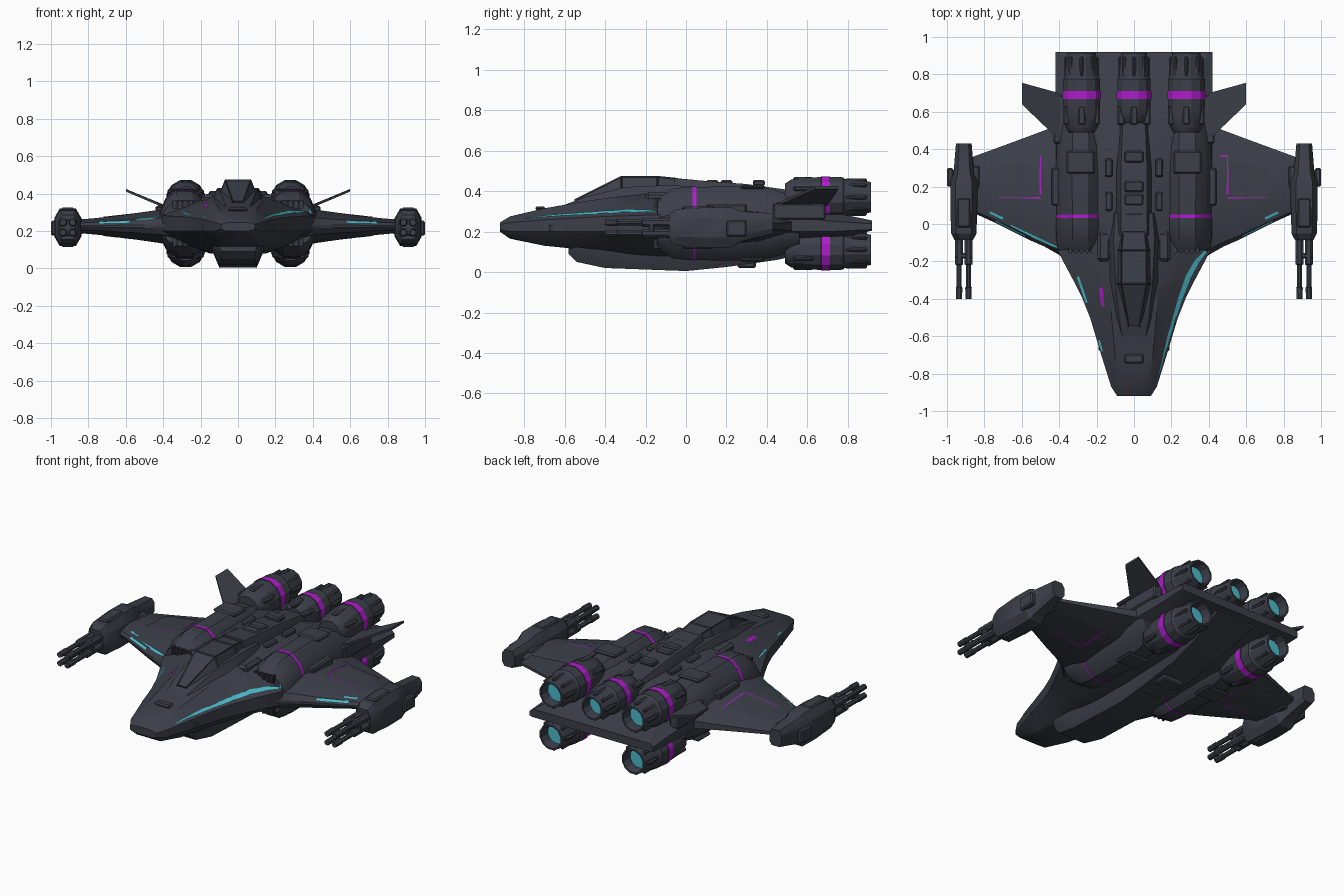
import bpy, bmesh, math
from mathutils import Vector
from mathutils.bvhtree import BVHTree

if "Cube" in bpy.data.objects:
    bpy.data.objects.remove(bpy.data.objects["Cube"])


def material(name, rgb):
    m = bpy.data.materials.new(name)
    m.use_nodes = True
    m.diffuse_color = (*rgb, 1)
    m.node_tree.nodes["Principled BSDF"].inputs["Base Color"].default_value = (*rgb, 1)
    return m


HULL = material("dark slate", (.045, .05, .066))
MAGENTA = material("magenta", (.43, .012, .6))
CYAN = material("cyan", (.07, .5, .6))
VENT = material("vent black", (.02, .022, .028))
MID = .24  # height of the plane between upper and lower nacelles


def finish(name, bm, mats, mirror=False, recalc=True):
    if recalc:
        bmesh.ops.recalc_face_normals(bm, faces=bm.faces)
    mesh = bpy.data.meshes.new(name)
    bm.to_mesh(mesh)
    bm.free()
    for m in mats:
        mesh.materials.append(m)
    ob = bpy.data.objects.new(name, mesh)
    bpy.context.collection.objects.link(ob)
    if mirror:
        ob.modifiers.new("Mirror", 'MIRROR').use_mirror_merge = False
    bpy.ops.object.select_all(action='DESELECT')
    ob.select_set(True)
    bpy.context.view_layer.objects.active = ob
    bpy.ops.object.shade_smooth_by_angle(angle=math.radians(28))
    return ob


def loft(name, rings, mats=(HULL,), mirror=False, tint=None, panes=0):
    """Skin closed rings; tint(i) gives the material index of strip i."""
    bm = bmesh.new()
    loops = [[bm.verts.new(p) for p in r] for r in rings]
    n = len(loops[0])
    for i, (a, b) in enumerate(zip(loops, loops[1:])):
        for k in range(n):
            f = bm.faces.new((a[k], a[(k + 1) % n], b[(k + 1) % n], b[k]))
            f.material_index = tint(i) if tint else 0
    for i, end in ((0, loops[0]), (len(loops) - 1, loops[-1])):
        bm.faces.new(end).material_index = tint(i) if tint else 0
    if panes:
        bmesh.ops.recalc_face_normals(bm, faces=bm.faces)
        bmesh.ops.inset_individual(bm, faces=bm.faces[:], thickness=panes, depth=-panes * .6)
    return finish(name, bm, mats, mirror)


def symmetric(y, half):
    return [(x, y, z) for x, z in half] + [(-x, y, z) for x, z in reversed(half)]


def lathe(name, x, z, profile, mats=(HULL,), sides=12, mirror=False, tint=None):
    """Turn (y, radius) pairs about an axis along y."""
    turn = [2 * math.pi * (k + .5) / sides for k in range(sides)]
    rings = [[(x + r * math.cos(a), y, z + r * math.sin(a)) for a in turn] for y, r in profile]
    return loft(name, rings, mats, mirror, tint)


def box(name, centre, size, mirror=True, mat=HULL, bevel=.008):
    bm = bmesh.new()
    bmesh.ops.create_cube(bm, size=1)
    for v in bm.verts:
        v.co = Vector(centre) + Vector(c * s for c, s in zip(v.co, size))
    if bevel:
        bmesh.ops.bevel(bm, geom=bm.edges[:], offset=bevel, segments=1, affect='EDGES')
    return finish(name, bm, (mat,), mirror)


# Blended fuselage: y, half width, top half width, top z, bottom half width, bottom z
def hull_ring(y, w, t, zt, b, zb):
    up, lo = .235 + .33 * (zt - .245), .2 if zb < .18 else .21
    return symmetric(y, [(t, zt), (.5 * (t + w), .45 * zt + .55 * up), (w, up), (w, lo),
                         (.5 * (b + w), .6 * zb + .4 * lo), (b, zb)])


hull = loft("fuselage", [hull_ring(*s) for s in (
    (-.92, .09, .06, .245, .06, .2), (-.87, .122, .08, .275, .08, .165),
    (-.7, .175, .1, .315, .1, .13), (-.5, .235, .12, .35, .12, .11), (-.4, .275, .125, .365, .125, .1),
    (-.3, .325, .13, .375, .13, .09), (-.15, .405, .14, .39, .14, .08),
    (.1, .42, .16, .4, .15, .08), (.5, .42, .2, .38, .18, .1),
    (.7, .42, .3, .3, .28, .15), (.92, .42, .4, .255, .4, .205))])


# Wings: x, leading y, trailing y, half thickness
def wing_ring(x, a, b, h):
    c = b - a
    top = [(a, .1), (a + .04 * c, .5), (a + .3 * c, 1), (a + .75 * c, .8), (b, .25)]
    side = lambda s: [(x, y, .225 + s * h * k) for y, k in top]
    return side(1) + side(-1)[::-1]


wing = loft("wing", [wing_ring(*s) for s in (
    (.3, -.28, .54, .1), (.4, -.165, .53, .092), (.48, -.12, .5, .08),
    (.56, -.085, .47, .068), (.75, .01, .4, .045), (.86, .06, .36, .035))], mirror=True)


# Upper and lower shoulder nacelles with slatted intakes
def arch(y, s, up):
    pts = [(.14, 0), (.13, .4), (.1, .75), (.045, 1)]
    half = pts + [(-x, z) for x, z in reversed(pts)]
    return [(.285 + x * (.7 + .3 * s), y, MID + up * .18 * s * z) for x, z in half]


shoulders = []
for up, place, stripe in ((1, "upper", .01), (-1, "lower", .004)):
    shoulders.append(loft(place + "_nacelle", [arch(y, s, up) for y, s in (
        (-.14, .68), (-.07, .95), (.0, 1), (.25, 1.02), (.42, .95), (.56, .72))], mirror=True))
    loft(place + "_nacelle_stripe", [arch(.042 + d * stripe, 1.018, up) for d in (-1, 1)], (MAGENTA,), True)
    box(place + "_intake", (.28, -.14, MID + up * .1), (.14, .02, .04), mat=VENT, bevel=0)
    for k in range(5):
        box(place + "_intake_slat", (.22 + .03 * k, -.14, MID + up * .1), (.01, .035, .045), bevel=0)
    box(place + "_nacelle_hatch", (.285, .33, MID + up * .18), (.15, .12, .02))
    box(place + "_side_duct", (.415, .2, MID + up * .07), (.05, .2, .05))


# Cockpit, spine and keel: y, base half width, top half width, base z, top z
def ridge(rows):
    return [symmetric(y, [(b, z0), (b, z0 + .3 * (z1 - z0)), (t, z1)]) for y, b, t, z0, z1 in rows]


loft("cockpit_fairing", ridge((
    (-.62, .08, .06, .29, .325), (-.5, .11, .08, .3, .37), (-.3, .14, .1, .33, .42),
    (-.08, .15, .11, .33, .43), (.06, .12, .1, .33, .42))))
loft("canopy", ridge((
    (-.55, .05, .03, .33, .36), (-.32, .1, .07, .37, .475), (-.14, .1, .07, .37, .475),
    (-.04, .08, .06, .37, .465))), panes=.008)
loft("spine", ridge((
    (-.06, .09, .07, .36, .465), (.1, .1, .07, .36, .45), (.3, .1, .07, .35, .435),
    (.55, .09, .06, .3, .4))))
loft("keel", ridge((
    (-.58, .11, .09, .15, .09), (-.54, .13, .09, .14, .05), (-.4, .14, .1, .14, .02),
    (0, .14, .1, .14, .005), (.2, .14, .1, .14, .025), (.45, .14, .1, .15, .06),
    (.66, .15, .11, .19, .11), (.88, .16, .13, .22, .185))))
for y in (.03, .13, .2, .36):
    box("spine_block", (0, y, .44), (.1, .06, .03), False)
for y in (.12, .3):
    box("keel_block", (0, y, .04), (.14, .09, .04), False)
    box("body_vent", (.135, y, .4), (.04, .1, .03))
box("nose_sensor", (0, -.72, .315), (.1, .05, .02), False)
box("nose_intake", (.165, -.62, .215), (.05, .12, .04))
box("shoulder_fairing", (.16, -.12, .37), (.07, .16, .05), bevel=.015)


# Engines: outer shell, magenta band and glowing bell
def engine(name, x, z, s, start, mirror):
    shell = ((start, .07), (start + .03, .09), (.6, .1), (.668, .103), (.669, .107),
             (.711, .107), (.712, .103), (.775, .102), (.785, .094), (.915, .078),
             (.915, .068), (.858, .06))
    lathe(name, x, z, [(y, r * s) for y, r in shell], (HULL, MAGENTA, CYAN), 12, mirror,
          lambda i: 1 if i == 4 else 2 if i == 11 else 0)
    for k in range(8):
        a = math.pi * k / 4
        d = Vector((math.cos(a), 0, math.sin(a)))
        box(name + "_petal", Vector((x, .84, z)) + d * .082 * s, (.022, .11, .022), mirror)
    for a in (.5, 1.57, 2.64):
        d = Vector((math.cos(a), 0, math.sin(a) * (1 if z > MID else -1)))
        box(name + "_housing", Vector((x, .58, z)) + d * .088 * s, (.04, .1, .025), mirror)


engine("upper_engine", .28, .37, 1, .49, True)
engine("lower_engine", .28, .11, 1, .49, True)
engine("centre_engine", 0, .362, .9, .54, False)

# Tail fins
fin = [(.38, .43, .325), (.6, .64, .418), (.6, .755, .418), (.4, .7, .335)]
loft("tail_fin", [[(x, y, z + dz) for x, y, z in fin] for dz in (-.007, .007)], mirror=True)
box("fin_root", (.4, .56, .3), (.06, .26, .08))


# Wingtip weapon pods: y, half width, half height, centre z
def pod_ring(y, w, h, z):
    corner = [(1, .5), (.6, 1), (-.6, 1), (-1, .5), (-1, -.5), (-.6, -1), (.6, -1), (1, -.5)]
    return [(.91 + w * a, y, z + h * b) for a, b in corner]


loft("wingtip_pod", [pod_ring(*s) for s in (
    (-.085, .05, .065, .22), (-.05, .068, .09, .22), (.1, .072, .1, .22), (.23, .072, .098, .22),
    (.27, .055, .075, .225), (.43, .042, .05, .24))], mirror=True)
box("pod_side_block", (.983, .25, .215), (.034, .1, .08))
box("pod_inner_block", (.845, .25, .225), (.04, .12, .08))
box("pod_top_plate", (.91, .06, .315), (.07, .16, .02))
box("pod_belly_plate", (.91, .06, .125), (.07, .16, .02))
for x in (.885, .935):
    for z in (.192, .245):
        lathe("gun_barrel", x, z, [(-.4, .017), (-.34, .019), (-.335, .015), (-.22, .015),
                                   (-.215, .023), (-.06, .023)], sides=8, mirror=True)
box("gun_clamp", (.91, -.17, .219), (.09, .03, .09))

# Painted lines and plates draped over the skin
verts, faces = [], []
for ob in [hull, wing] + shoulders:
    base = len(verts)
    verts += [v.co.copy() for v in ob.data.vertices]
    faces += [[base + i for i in p.vertices] for p in ob.data.polygons]
skin = BVHTree.FromPolygons(verts, faces)


def drape(name, path, mat, sides=(1, -1), up=1, lift=.004, steps=14):
    """Lay a ribbon along (x, y, half width) points."""
    for side in sides:
        bm, last = bmesh.new(), None
        for p, q in zip(path, path[1:]):
            a, b = Vector((*p[:2], 0)), Vector((*q[:2], 0))
            across = (b - a).cross(Vector((0, 0, 1))).normalized()
            for k in range(steps + 1):
                half = p[2] + (q[2] - p[2]) * k / steps
                row = []
                for s in (-1, 0, 1):
                    c = a.lerp(b, k / steps) + across * half * s
                    hit, normal = skin.ray_cast(Vector((c.x, c.y, up)), Vector((0, 0, -up)))[:2]
                    if hit:
                        c = hit + normal * lift * math.copysign(1, normal.z * up)
                    else:
                        c.z = row[-1].co.z if row else MID
                    row.append(bm.verts.new((side * c.x, c.y, c.z)))
                if last:
                    for i in (0, 1):
                        f = bm.faces.new((last[i], last[i + 1], row[i + 1], row[i]))
                        f.normal_update()
                        if f.normal.z * up < 0:
                            f.normal_flip()
                last = row
        finish(name, bm, (mat,), recalc=False)


drape("left_edge_light", [(.132, -.8, .003), (.182, -.6, .007), (.243, -.4, .011), (.288, -.28, .014),
                          (.333, -.2, .012), (.385, -.14, .006)], CYAN, (1,), lift=.007)
drape("right_edge_light", [(.25, -.42, .006), (.298, -.28, .006)], CYAN, (-1,), lift=.006)
drape("right_nose_light", [(.168, -.68, .005), (.184, -.62, .005)], CYAN, (-1,), lift=.006)
drape("right_wing_light", [(.41, -.125, .005), (.54, -.065, .006), (.66, -.006, .003)], CYAN, (-1,))
drape("wing_edge_light", [(.58, -.062, .004), (.74, .017, .004)], CYAN)
drape("wing_tip_light", [(.7, .03, .006), (.77, .063, .006)], CYAN)
for up in (1, -1):
    drape("wing_panel", [(.62, .13, .1), (.62, .36, .1)], HULL, up=up, lift=.003)
    drape("wing_chord_line", [(.5, .16, .005), (.5, .27, .004), (.5, .36, .002)], MAGENTA, up=up)
    drape("wing_span_line", [(.5, .14, .003), (.72, .14, .002)], MAGENTA, up=up)
drape("left_wing_rear_line", [(.46, .36, .004), (.5, .36, .004)], MAGENTA, (1,))
drape("right_nose_line", [(.165, -.44, .009), (.175, -.34, .009)], MAGENTA, (-1,))
